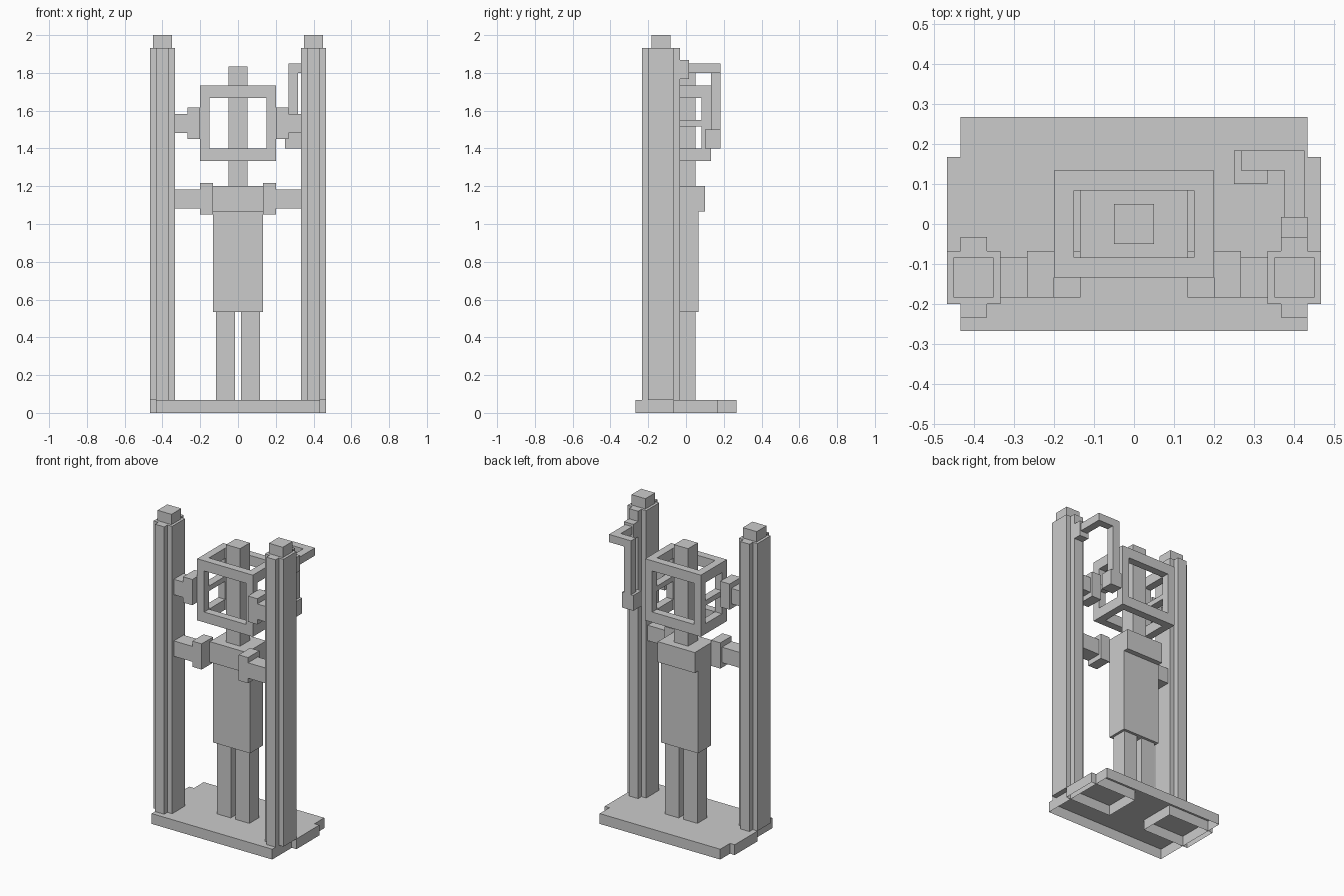
import bpy, bmesh

if "Cube" in bpy.data.objects:
    bpy.data.objects.remove(bpy.data.objects["Cube"])


def build(name, boxes, open_bottom=False):
    """One object from boxes given as (x0, x1, y0, y1, z0, z1)."""
    bm = bmesh.new()
    for x0, x1, y0, y1, z0, z1 in boxes:
        verts = bmesh.ops.create_cube(bm, size=1)["verts"]
        for v in verts:
            v.co = ((x0 + x1) / 2 + v.co.x * (x1 - x0),
                    (y0 + y1) / 2 + v.co.y * (y1 - y0),
                    (z0 + z1) / 2 + v.co.z * (z1 - z0))
        if open_bottom:
            low = [f for f in verts[0].link_faces[:] + verts[-1].link_faces[:]
                   if all(abs(v.co.z - z0) < 1e-5 for v in f.verts)]
            bmesh.ops.delete(bm, geom=list(set(low)), context='FACES_ONLY')
    me = bpy.data.meshes.new(name)
    bm.to_mesh(me)
    bm.free()
    ob = bpy.data.objects.new(name, me)
    bpy.context.collection.objects.link(ob)
    return ob


def mirrored(boxes):
    return boxes + [(-b[1], -b[0]) + tuple(b[2:]) for b in boxes]


# hollow base: main tray and two side trays, open underneath
build("base_tray", [(-.433, .433, -.267, .267, 0, .067)], True)
build("base_side_trays", mirrored([(.133, .467, -.067, .167, 0, .067)]), True)

# posts with a cross-shaped section, capped
for side, s in (("right", 1), ("left", -1)):
    boxes = [(.333, .467, -.2, -.067, .067, 1.933),
             (.367, .433, -.233, -.033, .067, 1.933),
             (.35, .45, -.183, -.083, 1.933, 2.0)]
    if s < 0:
        boxes = [(-b[1], -b[0]) + b[2:] for b in boxes]
    build(side + "_post", boxes)

# figure
build("legs", mirrored([(.017, .117, -.05, .05, .067, .533)]))
build("torso", [(-.133, .133, -.067, .067, .533, 1.067)])
build("chest", [(-.133, .133, -.1, .1, 1.067, 1.2)])
build("neck_column", [(-.05, .05, -.05, .05, 1.2, 1.833)])

# open head cage made of bars
cage = []
for z0, z1 in ((1.333, 1.4), (1.667, 1.733)):
    cage += [(-.2, .2, -.133, -.083, z0, z1), (-.2, .2, .083, .133, z0, z1)]
    cage += mirrored([(.15, .2, -.083, .083, z0, z1)])
for y0, y1 in ((-.133, -.083), (.083, .133)):
    cage += mirrored([(.15, .2, y0, y1, 1.4, 1.667)])
cage += mirrored([(.15, .2, -.083, .083, 1.517, 1.55)])
build("head_cage", cage)

# holding arms and clamps
build("upper_arms", mirrored([(.267, .333, -.183, -.083, 1.483, 1.583)]))
build("upper_clamps", mirrored([(.2, .267, -.183, -.067, 1.45, 1.617)]))
build("lower_arms", mirrored([(.2, .333, -.183, -.083, 1.083, 1.183)]))
build("lower_clamps", mirrored([(.133, .2, -.183, -.067, 1.05, 1.217)]))

# hanging pipe on the right post
build("pipe_bracket", [(.367, .433, -.033, .017, 1.767, 1.867)])
build("pipe", [(.375, .425, .017, .183, 1.8, 1.85),
               (.267, .375, .133, .183, 1.8, 1.85),
               (.267, .317, .133, .183, 1.483, 1.8)])
build("pipe_end", [(.25, .333, .1, .183, 1.4, 1.5)])
